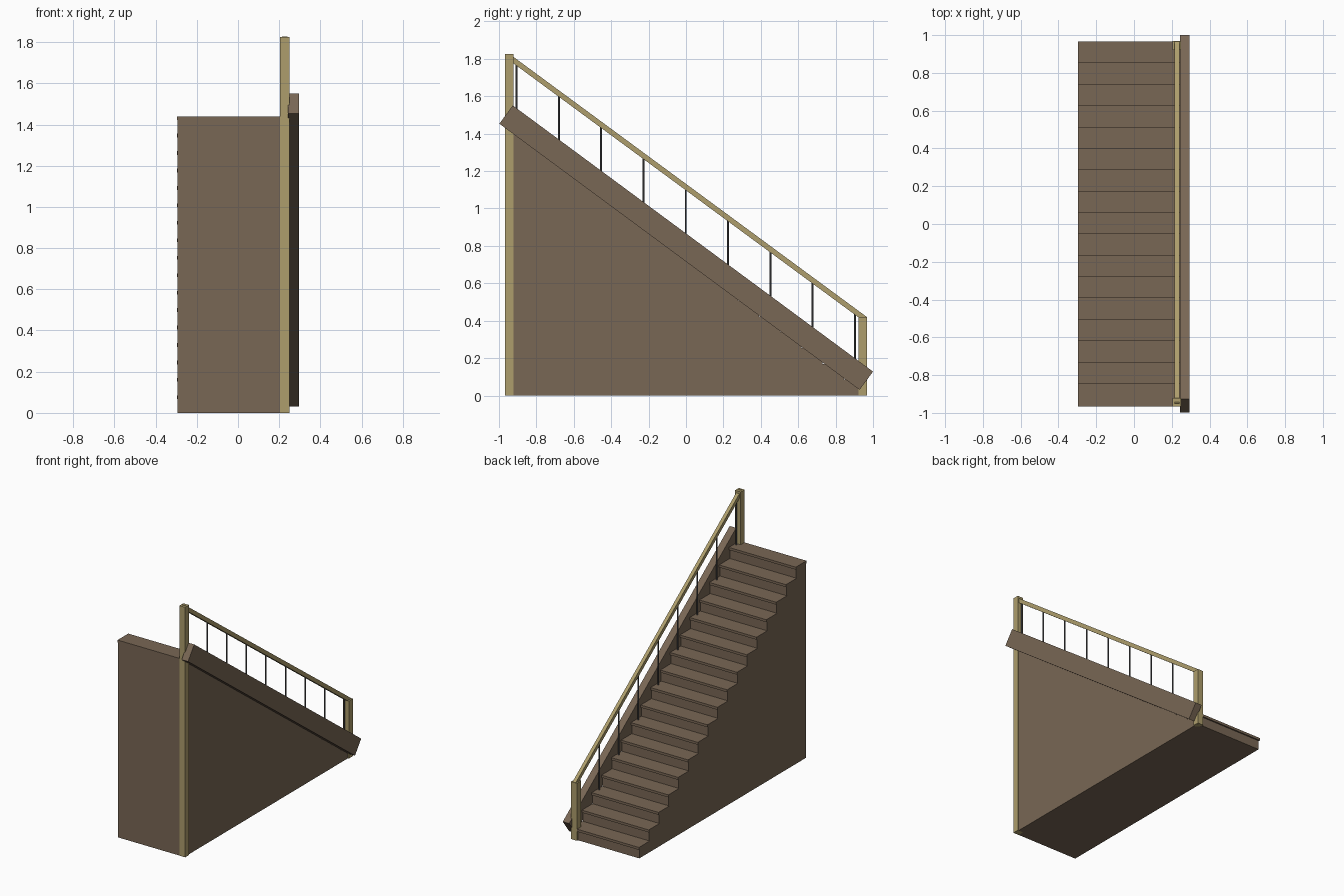
import bpy, bmesh
from math import atan2, hypot
from mathutils import Matrix, Vector

if "Cube" in bpy.data.objects:
    bpy.data.objects.remove(bpy.data.objects["Cube"])


def material(name, rgb):
    m = bpy.data.materials.new(name)
    m.diffuse_color = (*rgb, 1)
    m.use_nodes = True
    m.node_tree.nodes["Principled BSDF"].inputs["Base Color"].default_value = m.diffuse_color
    return m


BROWN = material("brown_wood", (0.19, 0.135, 0.09))
TAN = material("pale_wood", (0.42, 0.34, 0.15))
METAL = material("dark_metal", (0.09, 0.09, 0.095))


def finish(name, bm, mat):
    me = bpy.data.meshes.new(name)
    bm.to_mesh(me)
    bm.free()
    me.materials.append(mat)
    ob = bpy.data.objects.new(name, me)
    bpy.context.collection.objects.link(ob)
    return ob


def box(name, x, y, z, mat):
    bm = bmesh.new()
    size = Matrix.Diagonal((x[1] - x[0], y[1] - y[0], z[1] - z[0], 1))
    mid = Matrix.Translation((sum(x) / 2, sum(y) / 2, sum(z) / 2))
    bmesh.ops.create_cube(bm, size=1, matrix=mid @ size)
    return finish(name, bm, mat)


def sloped_beam(name, x, start, end, depth, mat):
    # centre line runs from start to end, both given as (y, z)
    dy, dz = end[0] - start[0], end[1] - start[1]
    bm = bmesh.new()
    mid = Vector((sum(x) / 2, (start[0] + end[0]) / 2, (start[1] + end[1]) / 2))
    m = (Matrix.Translation(mid) @ Matrix.Rotation(atan2(dz, dy), 4, 'X')
         @ Matrix.Diagonal((x[1] - x[0], hypot(dy, dz), depth, 1)))
    bmesh.ops.create_cube(bm, size=1, matrix=m)
    return finish(name, bm, mat)


STEPS, FRONT, RUN, RISE = 17, 0.957, 0.1131, 0.0847
BOARD, NOSE = 0.018, 0.01
RAIL_A, RAIL_B = (-0.955, 1.817), (0.958, 0.409)

for k in range(STEPS):
    y1 = FRONT - k * RUN
    y0 = y1 - RUN
    top = (k + 1) * RISE
    # solid step block down to the floor, with an overhanging tread board
    box(f"step_block_{k + 1}", (-0.293, 0.243), (y0, y1), (0, top - BOARD), BROWN)
    box(f"tread_{k + 1}", (-0.297, 0.243), (y0, y1 + NOSE), (top - BOARD, top), BROWN)
    # one baluster on every second step
    if k % 2 == 0:
        yc = (y0 + y1) / 2 + 0.003
        t = (yc - RAIL_A[0]) / (RAIL_B[0] - RAIL_A[0])
        zr = RAIL_A[1] + t * (RAIL_B[1] - RAIL_A[1])
        bm = bmesh.new()
        bmesh.ops.create_cone(bm, segments=8, radius1=0.005, radius2=0.005,
                              depth=zr - top, cap_ends=True,
                              matrix=Matrix.Translation((0.227, yc, (zr + top) / 2)))
        finish(f"baluster_{k + 1}", bm, METAL)

# side stringer
sloped_beam("stringer", (0.243, 0.295), (-0.962, 1.502), (0.964, 0.079), 0.121, BROWN)

# newel posts and handrail
box("upper_newel_post", (0.203, 0.25), (-0.967, -0.921), (0, 1.825), TAN)
box("lower_newel_post", (0.203, 0.25), (0.921, 0.968), (0, 0.42), TAN)
sloped_beam("handrail", (0.214, 0.24), RAIL_A, RAIL_B, 0.028, TAN)
